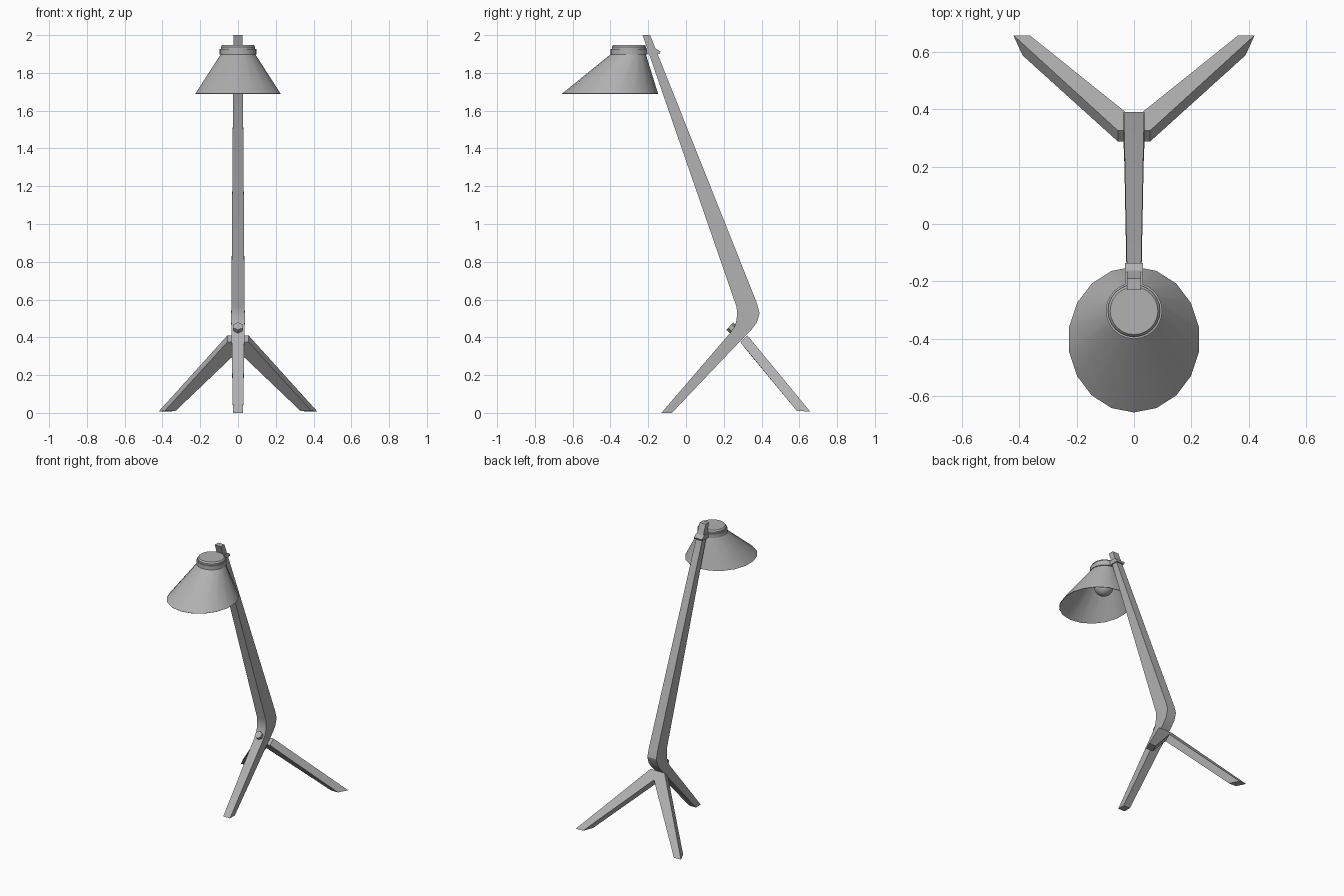
import bpy, bmesh, math
from mathutils import Vector, Matrix

if "Cube" in bpy.data.objects:
    bpy.data.objects.remove(bpy.data.objects["Cube"])

# One mid-grey paint for the whole lamp
grey = bpy.data.materials.new("mid_grey")
grey.diffuse_color = (.44, .44, .44, 1)
grey.use_nodes = True
grey.node_tree.nodes["Principled BSDF"].inputs["Base Color"].default_value = grey.diffuse_color


def finish(name, bm, angle=30):
    """Smooth the faces, keep hard edges sharp, and make an object."""
    bmesh.ops.recalc_face_normals(bm, faces=bm.faces[:])
    for f in bm.faces:
        f.smooth = True
    for e in bm.edges:
        e.smooth = len(e.link_faces) == 2 and e.calc_face_angle() < math.radians(angle)
    me = bpy.data.meshes.new(name)
    bm.to_mesh(me)
    bm.free()
    me.materials.append(grey)
    ob = bpy.data.objects.new(name, me)
    bpy.context.collection.objects.link(ob)
    return ob


def loft(name, loops, caps=True):
    """Bridge successive point loops with quads, optionally capping both ends."""
    bm = bmesh.new()
    rows = [[bm.verts.new(p) for p in loop] for loop in loops]
    n = len(rows[0])
    for a, b in zip(rows, rows[1:]):
        for i in range(n):
            j = (i + 1) % n
            bm.faces.new((a[i], a[j], b[j], b[i]))
    if caps:
        bm.faces.new(rows[0])
        bm.faces.new(rows[-1])
    return finish(name, bm)


def ellipse(z, cy, rx, ry, n=18):
    return [(rx * math.sin(2 * math.pi * i / n), cy - ry * math.cos(2 * math.pi * i / n), z)
            for i in range(n)]


# Bent post with front leg: front y,z / back y,z / half width
stations = [
    (-.13, 0, -.075, 0, .027),
    (.235, .425, .285, .378, .034),
    (.256, .455, .345, .438, .035),
    (.266, .485, .375, .478, .036),
    (.271, .52, .39, .527, .036),
    (.268, .56, .374, .585, .035),
    (-.23, 2, -.19, 2, .024),
]
loft("bent_post", [[(-w, fy, fz), (w, fy, fz), (w, by, bz), (-w, by, bz)]
                   for fy, fz, by, bz, w in stations])

# Forked rear legs: one slanted plank split into two legs
plane_z = lambda y: .41 - (y - .325) * .4 / .33
half = [((.056, .325), (.056, .287, .375)),
        ((.42, .657), (.388, .587, .01)),
        ((.363, .657), (.331, .587, .01)),
        ((0, .366), (0, .326, .326))]
bm = bmesh.new()
for s in (-1, 1):
    upper = [(s * x, y, plane_z(y)) for (x, y), _ in half] + [(0, .325, .41)]
    lower = [(s * p[0], p[1], p[2]) for _, p in half] + [(0, .287, .375)]
    u = [bm.verts.new(p) for p in upper]
    l = [bm.verts.new(p) for p in lower]
    bm.faces.new(u)
    bm.faces.new(l)
    for i in (0, 1, 2, 4):
        j = (i + 1) % 5
        bm.faces.new((u[i], u[j], l[j], l[i]))
bmesh.ops.remove_doubles(bm, verts=bm.verts[:], dist=.0005)
finish("rear_legs", bm)

# Hexagonal bolt head on the front of the post
bm = bmesh.new()
axis = Vector((0, -.73, .68))
bmesh.ops.create_cone(bm, cap_ends=True, segments=6, radius1=.027, radius2=.027, depth=.03,
                      matrix=Matrix.Translation((0, .243, .449))
                      @ axis.to_track_quat('Z', 'Y').to_matrix().to_4x4())
finish("bolt_head", bm)

# Off-centre conical shade, open below
shade = loft("lamp_shade", [ellipse(1.69, -.402, .229, .254),
                            ellipse(1.90, -.305, .092, .092)], caps=False)
mod = shade.modifiers.new("thickness", 'SOLIDIFY')
mod.thickness = .003
mod.offset = -1

# Shade cap: a wide band with a bevelled lid
loft("shade_band", [ellipse(z, -.302, .098, .098, 24) for z in (1.898, 1.927)])
loft("shade_lid", [ellipse(z, -.302, r, r, 24)
                   for z, r in ((1.92, .091), (1.938, .091), (1.948, .083))])

# Bracket clamping the cap to the post
profile = [(-.23, 1.90), (-.23, 1.932), (-.165, 1.932), (-.135, 1.912), (-.14, 1.90)]
loft("post_bracket", [[(x, y, z) for y, z in profile] for x in (-.032, .032)])

# Bulb and its socket inside the shade
bm = bmesh.new()
bmesh.ops.create_uvsphere(bm, u_segments=20, v_segments=12, radius=.065,
                          matrix=Matrix.Translation((0, -.312, 1.79)))
finish("bulb", bm)
loft("bulb_socket", [ellipse(z, -.31, .035, .035, 16) for z in (1.82, 1.90)])
